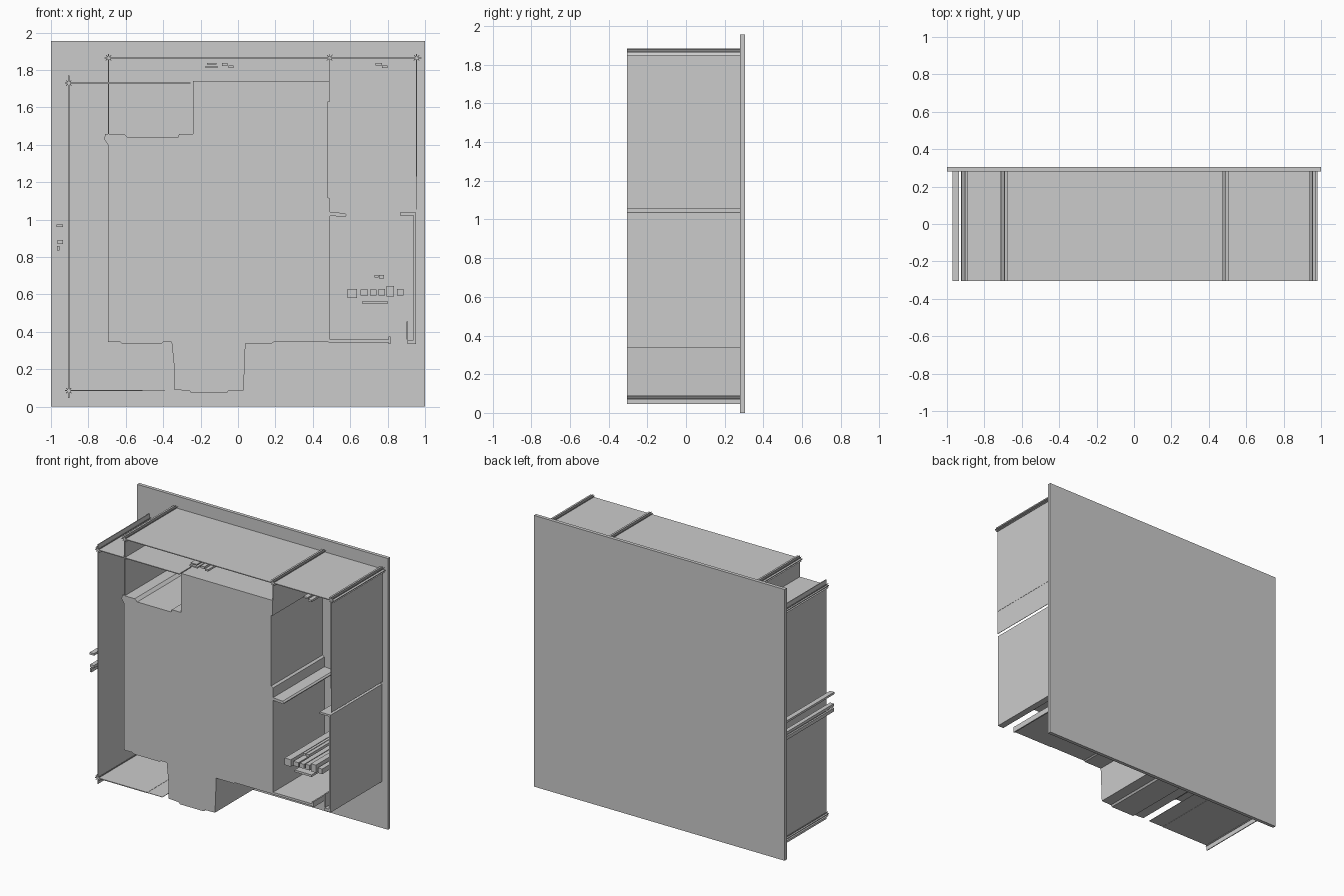
import bpy, bmesh
from math import cos, sin, pi

FRONT, BACK = -0.305, 0.28   # depth range of everything standing on the backing plate


def extrude(name, outlines, y0=FRONT, y1=BACK):
    """Extrude closed (x, z) outlines along y into one object."""
    bm = bmesh.new()
    for pts in outlines:
        face = bm.faces.new([bm.verts.new((x, y0, z)) for x, z in pts])
        res = bmesh.ops.extrude_face_region(bm, geom=[face])
        moved = [g for g in res["geom"] if isinstance(g, bmesh.types.BMVert)]
        bmesh.ops.translate(bm, verts=moved, vec=(0, y1 - y0, 0))
    bmesh.ops.recalc_face_normals(bm, faces=bm.faces[:])
    mesh = bpy.data.meshes.new(name)
    bm.to_mesh(mesh)
    bm.free()
    obj = bpy.data.objects.new(name, mesh)
    bpy.context.collection.objects.link(obj)
    return obj


def rect(x0, x1, z0, z1):
    return [(x0, z0), (x1, z0), (x1, z1), (x0, z1)]


def hline(x0, x1, z, t=0.006):
    return rect(x0, x1, z - t / 2, z + t / 2)


def vline(x, z0, z1, t=0.006):
    return rect(x - t / 2, x + t / 2, z0, z1)


def star(x, z, long=0.024, short=0.006):
    """Four-pointed corner tick with diagonal points."""
    return [(x + r * cos(a), z + r * sin(a))
            for i in range(8)
            for r, a in [(long if i % 2 else short, i * pi / 4)]]


# Backing plate
extrude("backing_plate", [rect(-1, 1, 0, 1.955)], BACK, 0.305)

# Main solid block with a notched corner and lower projection
extrude("main_block", [[
    (-0.24, 1.74), (0.49, 1.74), (0.49, 1.63), (0.478, 1.63), (0.478, 1.12),
    (0.493, 1.11), (0.493, 0.345), (0.19, 0.345), (0.18, 0.338), (0.04, 0.338),
    (0.03, 0.087), (-0.05, 0.085), (-0.06, 0.073), (-0.25, 0.073),
    (-0.26, 0.085), (-0.34, 0.09), (-0.34, 0.2), (-0.355, 0.345),
    (-0.4, 0.345), (-0.41, 0.336), (-0.62, 0.336), (-0.63, 0.345),
    (-0.695, 0.345), (-0.695, 1.4), (-0.715, 1.43), (-0.71, 1.458),
    (-0.61, 1.458), (-0.59, 1.44), (-0.32, 1.44), (-0.315, 1.458),
    (-0.24, 1.458)]])

# Thin outer panels
extrude("top_panel", [hline(-0.715, 0.98, 1.865)])
extrude("left_panel", [vline(-0.905, 0.045, 1.77)])
extrude("right_panel", [vline(0.955, 1.23, 1.885),
                        vline(0.955, 1.055, 1.23, 0.003)])
extrude("upper_left_panel", [hline(-0.925, -0.255, 1.73)])
extrude("lower_left_panel", [hline(-0.925, -0.51, 0.086),
                             hline(-0.51, -0.39, 0.086, 0.003)])
extrude("notch_divider", [vline(-0.692, 1.45, 1.885)])
extrude("middle_divider", [vline(0.49, 1.74, 1.885, 0.004)])

# Side bay walls
extrude("bay_upper_ledges", [
    [(0.49, 1.02), (0.575, 1.015), (0.58, 1.025), (0.57, 1.035), (0.49, 1.04)],
    rect(0.865, 0.938, 1.023, 1.037)])
extrude("bay_right_wall", [rect(0.938, 0.953, 0.345, 1.037)])
extrude("bay_floor", [rect(0.485, 0.805, 0.342, 0.358),
                      rect(0.805, 0.815, 0.335, 0.375)])
extrude("bay_corner_post", [vline(0.905, 0.36, 0.455, 0.01),
                            rect(0.905, 0.953, 0.335, 0.355)])

# Corner ticks at panel junctions
extrude("corner_ticks", [star(x, z) for x, z in
                         [(-0.692, 1.865), (0.49, 1.865), (0.955, 1.865),
                          (-0.905, 1.73), (-0.905, 0.086)]])

# Small plain bars standing on the plate
extrude("small_bars", [rect(*r) for r in [
    (-0.175, -0.11, 1.81, 1.82), (-0.165, -0.115, 1.83, 1.838),
    (-0.085, -0.055, 1.82, 1.836), (-0.05, -0.025, 1.81, 1.824),
    (0.735, 0.77, 1.825, 1.836), (0.77, 0.8, 1.81, 1.824),
    (-0.97, -0.935, 0.96, 0.975), (-0.965, -0.935, 0.87, 0.89),
    (-0.968, -0.955, 0.835, 0.86)]])
extrude("bay_bars", [rect(*r) for r in [
    (0.585, 0.635, 0.58, 0.63), (0.655, 0.695, 0.593, 0.625),
    (0.705, 0.74, 0.593, 0.625), (0.75, 0.785, 0.593, 0.63),
    (0.795, 0.835, 0.59, 0.645), (0.85, 0.885, 0.593, 0.63),
    (0.665, 0.8, 0.55, 0.565), (0.73, 0.75, 0.69, 0.705),
    (0.755, 0.78, 0.685, 0.705)]])
